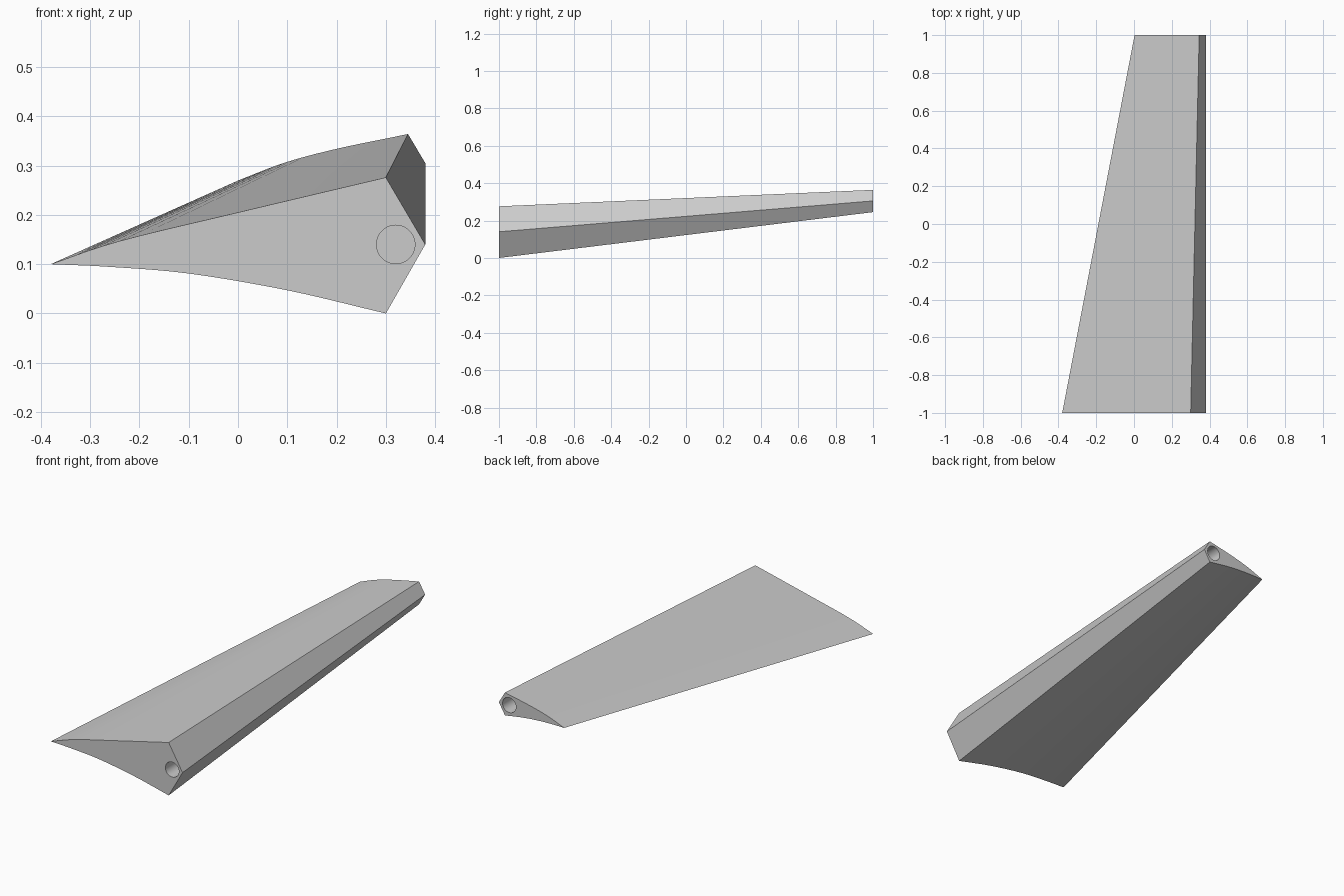
import bpy, bmesh, math
from mathutils import Vector

cube = bpy.data.objects.get("Cube")
if cube:
    bpy.data.objects.remove(cube, do_unlink=True)

grey = bpy.data.materials.new("light_grey")
grey.use_nodes = True
colour = (0.6, 0.6, 0.6, 1)
grey.diffuse_color = colour
grey.node_tree.nodes["Principled BSDF"].inputs["Base Color"].default_value = colour


def smooth_curve(points, steps=5):
    """Catmull-Rom curve through a few (x, z) points."""
    pts = [Vector(p) for p in points]
    pts = [2 * pts[0] - pts[1]] + pts + [2 * pts[-1] - pts[-2]]
    out = []
    for a, b, c, d in zip(pts, pts[1:], pts[2:], pts[3:]):
        for i in range(steps):
            t = i / steps
            out.append(0.5 * (2 * b + (c - a) * t + (2 * a - 5 * b + 4 * c - d) * t**2
                              + (3 * b - a - 3 * c + d) * t**3))
    return out + [pts[-2]]


def section(top, nose, bottom):
    """Closed outline: tail over the top, round the nose, back underneath."""
    return smooth_curve(top) + [Vector(nose)] + smooth_curve(bottom)[:-1]


# Wide root section and narrow end section
root = section([(-0.38, 0.10), (-0.24, 0.147), (0, 0.205), (0.30, 0.276)], (0.38, 0.14),
               [(0.30, 0), (0.1, 0.047), (-0.1, 0.081), (-0.26, 0.0945), (-0.38, 0.10)])
end = section([(0.003, 0.271), (0.095, 0.306), (0.2, 0.334), (0.345, 0.364)], (0.38, 0.305),
              [(0.345, 0.245), (0.24, 0.261), (0.15, 0.269), (0.07, 0.2715), (0.003, 0.271)])

# Tapered blade lofted between the two sections
bm = bmesh.new()
rings = [[bm.verts.new((p.x, y, p.y)) for p in ring] for ring, y in ((root, -1), (end, 1))]
count = len(root)
for i in range(count):
    j = (i + 1) % count
    bm.faces.new((rings[0][i], rings[0][j], rings[1][j], rings[1][i]))
for ring in rings:
    bm.faces.new(ring)
bmesh.ops.recalc_face_normals(bm, faces=bm.faces)
mesh = bpy.data.meshes.new("wing_blade")
bm.to_mesh(mesh)
bm.free()
mesh.materials.append(grey)
blade = bpy.data.objects.new("wing_blade", mesh)
bpy.context.collection.objects.link(blade)

# Blind round socket in each end
for name, y, z in (("root_socket", -1, 0.14), ("end_socket", 1, 0.305)):
    bpy.ops.mesh.primitive_cylinder_add(vertices=40, radius=0.039, depth=0.5,
                                        location=(0.32, y, z), rotation=(math.pi / 2, 0, 0))
    cutter = bpy.context.object
    cutter.name = name
    cutter.hide_render = True
    cutter.data.materials.append(grey)
    cut = blade.modifiers.new(name, "BOOLEAN")
    cut.operation = "DIFFERENCE"
    cut.solver = "EXACT"
    cut.object = cutter
    bpy.ops.object.select_all(action="DESELECT")
    blade.select_set(True)
    bpy.context.view_layer.objects.active = blade
    bpy.ops.object.modifier_apply(modifier=name)
    bpy.data.objects.remove(cutter, do_unlink=True)

bpy.ops.object.shade_smooth_by_angle(angle=math.radians(25))
